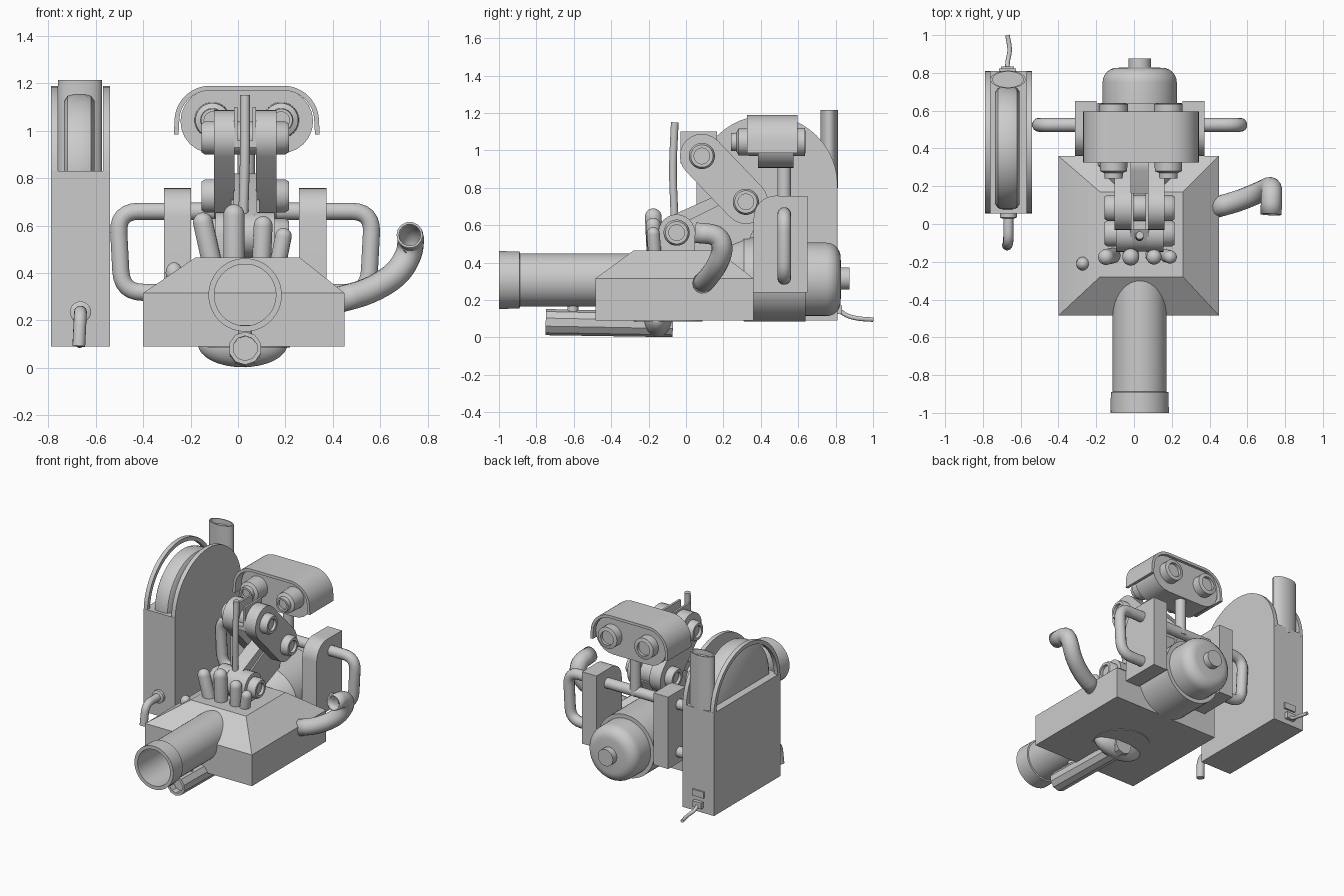
import bpy, bmesh, math
from mathutils import Vector

if "Cube" in bpy.data.objects:
    bpy.data.objects.remove(bpy.data.objects["Cube"])

CX = 0.03  # centre line of the machine body


def loft(name, rings, closed=False):
    """Skin equal-length rings of points; cap both ends unless closed."""
    bm = bmesh.new()
    vs = [[bm.verts.new(p) for p in r] for r in rings]
    n = len(vs[0])
    pairs = list(zip(vs, vs[1:])) + ([(vs[-1], vs[0])] if closed else [])
    for a, b in pairs:
        for i in range(n):
            j = (i + 1) % n
            bm.faces.new((a[i], a[j], b[j], b[i]))
    if not closed:
        bm.faces.new(vs[0])
        bm.faces.new(vs[-1])
    bmesh.ops.remove_doubles(bm, verts=bm.verts, dist=1e-5)
    bmesh.ops.recalc_face_normals(bm, faces=bm.faces)
    me = bpy.data.meshes.new(name)
    bm.to_mesh(me)
    bm.free()
    ob = bpy.data.objects.new(name, me)
    bpy.context.collection.objects.link(ob)
    return smooth(ob)


def smooth(ob):
    bpy.ops.object.select_all(action='DESELECT')
    ob.select_set(True)
    bpy.context.view_layer.objects.active = ob
    bpy.ops.object.shade_smooth_by_angle(angle=math.radians(35))
    return ob


def lathe(name, origin, axis, prof, n=32, closed=False, sc=(1, 1)):
    """Revolve (radius, distance) pairs round an axis."""
    q = Vector(axis).to_track_quat('Z', 'Y')
    rings = []
    for r, t in prof:
        rings.append([Vector(origin) + q @ Vector((
            max(r, 1e-7) * sc[0] * math.cos(2 * math.pi * (i + .5) / n),
            max(r, 1e-7) * sc[1] * math.sin(2 * math.pi * (i + .5) / n), t)) for i in range(n)])
    return loft(name, rings, closed)


def cyl(name, p0, p1, r, n=24):
    d = Vector(p1) - Vector(p0)
    return lathe(name, p0, d, [(r, 0), (r, d.length)], n)


def prism(name, pts, axis, a, b):
    """Extrude a yz profile along x, or an xz profile along y."""
    f = (lambda p, t: (t, p[0], p[1])) if axis == 'x' else (lambda p, t: (p[0], t, p[1]))
    return loft(name, [[f(p, t) for p in pts] for t in (a, b)])


def box(name, x0, x1, y0, y1, z0, z1):
    return prism(name, [(y0, z0), (y1, z0), (y1, z1), (y0, z1)], 'x', x0, x1)


def arc(cx, cz, r, a0, a1, n=12):
    return [(cx + r * math.cos(math.radians(a0 + (a1 - a0) * i / n)),
             cz + r * math.sin(math.radians(a0 + (a1 - a0) * i / n))) for i in range(n + 1)]


def capsule(a, b, r):
    """Profile of a rounded link between two pivots."""
    ang = math.degrees(math.atan2(b[1] - a[1], b[0] - a[0]))
    return arc(*b, r, ang - 90, ang + 90) + arc(*a, r, ang + 90, ang + 270)


def tube(name, path, r, bend=0.06, hollow=False):
    """Pipe along a path with rounded corners."""
    p = [Vector(v) for v in path]
    out = [p[0]]
    for a, b, c in zip(p, p[1:], p[2:]):
        s = b + (a - b).normalized() * min(bend, (a - b).length * .48)
        e = b + (c - b).normalized() * min(bend, (c - b).length * .48)
        for i in range(7):
            t = i / 6
            out.append(s * (1 - t) ** 2 + b * 2 * t * (1 - t) + e * t * t)
    out.append(p[-1])
    cu = bpy.data.curves.new(name, 'CURVE')
    cu.dimensions = '3D'
    cu.bevel_depth = r
    cu.bevel_resolution = 5
    cu.use_fill_caps = not hollow
    sp = cu.splines.new('POLY')
    sp.points.add(len(out) - 1)
    for q, v in zip(sp.points, out):
        q.co = (*v, 1)
    ob = bpy.data.objects.new(name, cu)
    bpy.context.collection.objects.link(ob)
    bpy.ops.object.select_all(action='DESELECT')
    ob.select_set(True)
    bpy.context.view_layer.objects.active = ob
    bpy.ops.object.convert(target='MESH')
    ob = bpy.context.object
    if hollow:
        ob.modifiers.new('wall', 'SOLIDIFY').thickness = 0.01
    return smooth(ob)


# Main body: box with a sloped roof
def rect(x0, x1, y0, y1, z):
    return [(x0, y0, z), (x1, y0, z), (x1, y1, z), (x0, y1, z)]


loft('body', [rect(-.4, .45, -.485, .36, .09), rect(-.4, .45, -.485, .36, .315),
              rect(-.18, .26, -.28, .17, .465)])

# Front intake pipe with rim, open at the front
lathe('intake_pipe', (CX, -1, .307), (0, 1, 0),
      [(.13, .75), (.13, 0), (.155, 0), (.153, .11), (.143, .112), (.143, .75)], 40, True)

# Underside: swivel disc, bowl and nozzle
lathe('swivel_disc', (CX, -.1, .09), (0, 0, -1), [(.19, -.01), (.19, .004)], 40)
lathe('bowl', (.02, -.15, .1), (0, 0, -1),
      [(math.cos(i * math.pi / 16), .098 * math.sin(i * math.pi / 16)) for i in range(9)], 32, sc=(.19, .08))
lathe('lower_nozzle', (CX, -.75, .082), (0, 1, -.02),
      [(.052, .05), (.052, 0), (.07, 0), (.067, .68), (0, .68)], 10)
cyl('nozzle_mount', (CX, -.605, .12), (CX, -.605, .18), .03, 16)

# Motor: tapered neck, drum, domed cap and shaft stub
lathe('motor', (CX, .1, .31), (0, 1, 0), [(.13, 0), (.165, .07), (.215, .2), (.225, .21), (.225, .54)], 40)
lathe('motor_cap', (CX, .63, .31), (0, 1, 0),
      [(.197, 0)] + [(.12 + .077 * math.cos(i * math.pi / 12), .12 + .077 * math.sin(i * math.pi / 12))
                     for i in range(7)] + [(0, .2)], 40)
cyl('shaft_stub', (CX, .8, .315), (CX, .875, .315), .06)

# Side brackets and handles, mirrored about the centre line
for s, side in ((-1, 'left'), (1, 'right')):
    prism(side + '_bracket', [(.36, .24), (.65, .24), (.65, .757), (.51, .757)] + arc(.48, .64, .118, 90, 180, 8),
          'x', CX + s * .228, CX + s * .343)
    tube(side + '_handle', [(CX + s * .2, .525, .66), (CX + s * .538, .525, .66),
                            (CX + s * .52, .525, .318), (CX + s * .2, .525, .318)], .037, .09)
cyl('cross_bar', (-.22, .525, .66), (.28, .525, .66), .037)
cyl('neck', (CX + .005, .525, .64), (CX + .005, .525, .95), .037)

# Head: stadium block under a thin hood, two lens tubes
HX, HZ, HO = .037, 1.04, .155
prism('head', capsule((HX - HO + .01, HZ), (HX + HO - .01, HZ), .135), 'y', .385, .575)
outer = [(HX + HO + .153, .985)] + arc(HX + HO, HZ, .15, 0, 90) + arc(HX - HO, HZ, .15, 90, 180) + [(HX - HO - .153, .985)]
inner = [(HX + HO + .133, .985)] + arc(HX + HO, HZ, .13, 0, 90) + arc(HX - HO, HZ, .13, 90, 180) + [(HX - HO - .133, .985)]
prism('hood', outer + inner[::-1], 'y', .325, .595)
for s, side in ((-1, 'left'), (1, 'right')):
    lathe(side + '_lens', (HX + s * .145, .24, 1.045), (0, 1, 0),
          [(0, .02), (.035, .02), (.035, 0), (.048, 0), (.05, .03), (.072, .04), (.076, .15), (.076, .395),
           (.05, .4), (.05, .38), (0, .38)], 28)

# Linkage arm: paired plates, lower link, pedestal and pivot bosses
A, B, C = (-.05, .56), (.085, .97), (.32, .725)
for s, side in ((-1, 'left'), (1, 'right')):
    prism(side + '_upper_link', capsule(B, C, .118), 'x', CX + s * .045, CX + s * .132)
    for label, (y, z), end in (('base', A, .185), ('top', B, .185), ('elbow', C, .185)):
        lathe(f'{side}_{label}_pivot', (CX, y, z), (s, 0, 0),
              [(.07, 0), (.07, end - .015), (.06, end), (.042, end), (.042, end - .02), (0, end - .02)], 24)
    prism(side + '_base_lug', capsule((A[0], .45), A, .098), 'x', CX + s * .04, CX + s * .125)
prism('lower_link', capsule(A, C, .095), 'x', CX - .05, CX + .05)
prism('arm_pedestal', [(.0, .44), (.3, .44), (.41, .68), (.32, .78), (.02, .63)], 'x', CX - .06, CX + .06)
box('channel_floor', CX - .045, CX + .045, -.03, .165, .93, .96)
for s in (-1, 1):
    box('channel_side', CX + s * .032, CX + s * .047, -.03, .165, .95, 1.1)
tube('control_rod', [(CX, -.06, 1.15), (CX, -.072, .9), (CX - .01, -.058, .56)], .021, .1)

# Row of rounded levers and a knob
for i, (xb, xt, z, r) in enumerate(((-.105, -.148, .655, .042), (-.017, -.017, .69, .045),
                                   (.098, .106, .64, .04), (.165, .192, .59, .035))):
    p0, p1 = Vector((xb, -.165, .42)), Vector((xt, -.175, z - r))
    L = (p1 - p0).length
    lathe(f'lever_{i + 1}', p0, p1 - p0,
          [(r, 0)] + [(r * math.cos(k * math.pi / 12), L + r * math.sin(k * math.pi / 12)) for k in range(7)], 20)
lathe('knob', (-.27, -.21, .40), (0, 0, 1),
      [(.036 * math.sin(k * math.pi / 10), -.045 * math.cos(k * math.pi / 10)) for k in range(11)], 20)

# Curved outlet hose on the right, open end facing forward
tube('outlet_hose', [(.42, .085, .285), (.55, .12, .32), (.67, .17, .39), (.725, .2, .48),
                     (.73, .17, .55), (.725, .05, .56)], .056, .08, True)

# Side tank: lower block, arched right wall, hoop on the left, wheel in the slot
box('tank', -.79, -.54, .055, .81, .09, .83)
TY, TZ = .433, .81
prism('tank_wall', arc(TY, TZ, .378, 0, 180, 24), 'x', -.57, -.54)
prism('tank_hoop', arc(TY, TZ, .378, 0, 180, 24) + arc(TY, TZ, .35, 180, 0, 24), 'x', -.79, -.76)
lathe('wheel', (-.735, .402, .83), (1, 0, 0),
      [(.295, 0), (.318, .015), (.325, .04), (.325, .09), (.318, .115), (.295, .13)], 48)
lathe('chute', (-.667, .765, .8), (0, 0, 1), [(1, 0), (1, .415), (.88, .415), (.88, .38), (0, .38)], 24,
      sc=(.093, .047))

# Tank tap, switch, plug and cable
lathe('tap_flange', (-.665, .07, .235), (0, -1, 0), [(.045, 0), (.045, .035), (.035, .04)], 20)
tube('tap', [(-.665, .06, .235), (-.665, -.1, .235), (-.672, -.113, .09)], .027, .06)
box('switch', -.715, -.625, .8, .822, .2, .245)
box('plug', -.705, -.635, .8, .835, .125, .17)
tube('cable', [(-.67, .81, .15), (-.67, .86, .115), (-.655, .92, .1), (-.67, 1.0, .095)], .012, .04)
